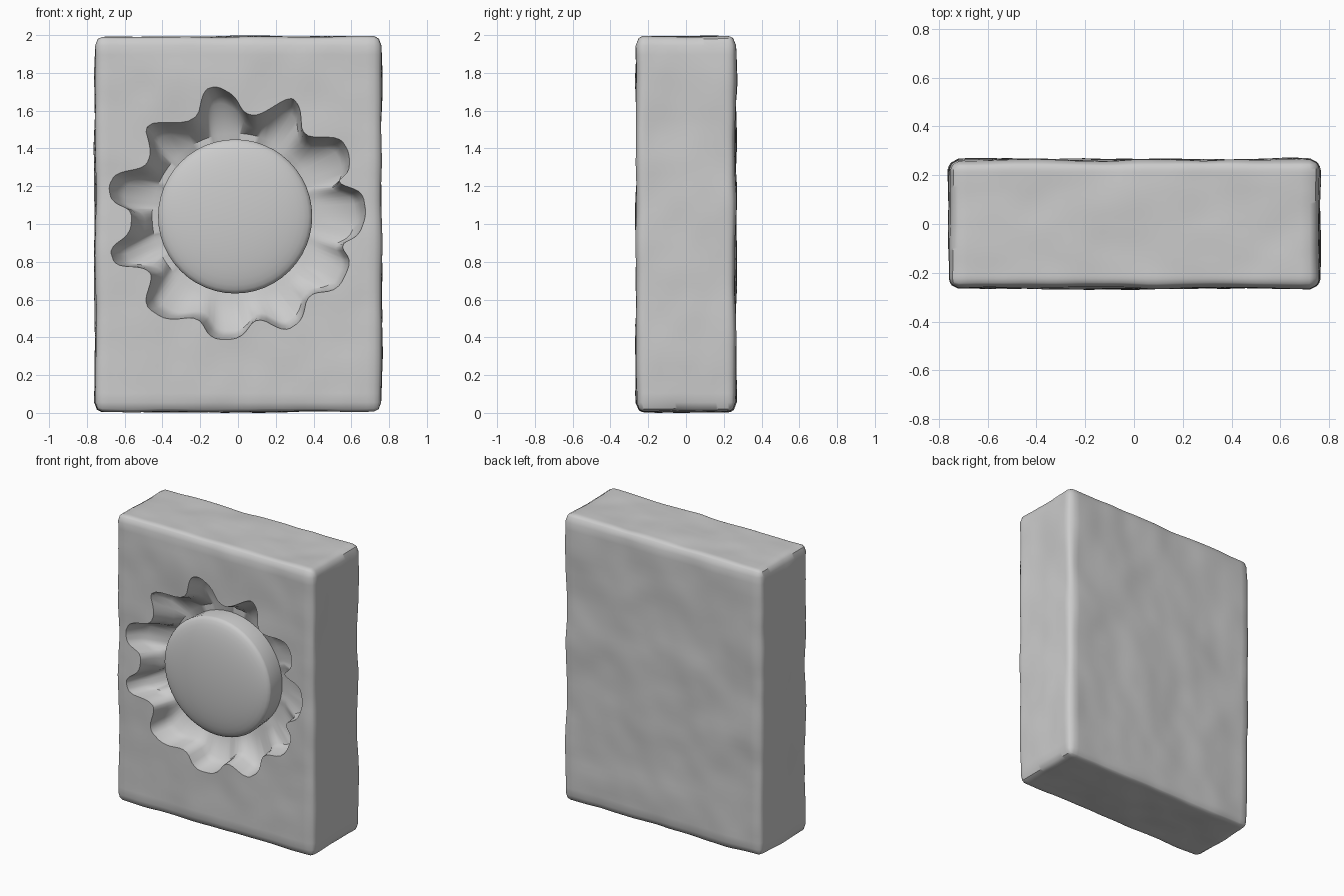
import bpy, bmesh, math
from mathutils import Vector, noise

if "Cube" in bpy.data.objects:
    bpy.data.objects.remove(bpy.data.objects["Cube"])

CX, CZ = -0.015, 1.04      # centre of the sun carving


def make_object(name, bm):
    bmesh.ops.recalc_face_normals(bm, faces=bm.faces)
    me = bpy.data.meshes.new(name)
    bm.to_mesh(me)
    bm.free()
    ob = bpy.data.objects.new(name, me)
    bpy.context.collection.objects.link(ob)
    return ob


def smooth(ob, angle):
    bpy.ops.object.select_all(action='DESELECT')
    ob.select_set(True)
    bpy.context.view_layer.objects.active = ob
    bpy.ops.object.shade_smooth_by_angle(angle=math.radians(angle))


def bridge_rings(bm, rings):
    loops = [[bm.verts.new(p) for p in ring] for ring in rings]
    n = len(loops[0])
    for a, b in zip(loops, loops[1:]):
        for i in range(n):
            j = (i + 1) % n
            bm.faces.new((a[i], a[j], b[j], b[i]))
    return loops


# stone slab: rounded box with gentle weathering
half = Vector((0.757, 0.262, 0.993))
rad = 0.045
bm = bmesh.new()
bmesh.ops.create_cube(bm, size=2)
bmesh.ops.subdivide_edges(bm, edges=bm.edges[:], cuts=40, use_grid_fill=True)
for v in bm.verts:
    p = Vector([c * h for c, h in zip(v.co, half)])
    core = Vector([max(-(h - rad), min(h - rad, c)) for c, h in zip(p, half)])
    n = (p - core).normalized()
    wobble = noise.noise(p * 3.2) * 0.011 + noise.noise(p * 7.0) * 0.004
    p = core + n * (rad + wobble)
    p.z = max(0.0, min(2.0, p.z + 1.0))
    v.co = p
slab = make_object("stone_slab", bm)

# hand-cut sun ray outline, clockwise from the top (x, z)
outline = [
    (-.22, 1.54), (-.18, 1.71), (-.11, 1.73), (-.02, 1.68), (.03, 1.59), (.10, 1.57),
    (.28, 1.68), (.33, 1.62), (.34, 1.46), (.54, 1.46), (.59, 1.38), (.59, 1.28),
    (.52, 1.22), (.66, 1.17), (.68, 1.05), (.64, .94), (.54, .89),
    (.60, .80), (.53, .65), (.37, .63), (.34, .49), (.25, .43),
    (.10, .51), (.01, .39), (-.14, .39), (-.21, .51), (-.38, .49), (-.50, .57),
    (-.45, .73), (-.50, .77), (-.65, .78), (-.68, .87), (-.57, .95), (-.56, 1.07),
    (-.67, 1.12), (-.69, 1.20), (-.65, 1.27), (-.49, 1.30), (-.46, 1.38), (-.50, 1.54)]
for _ in range(2):         # soften corners by cutting them
    soft = []
    for i, (x, z) in enumerate(outline):
        x2, z2 = outline[(i + 1) % len(outline)]
        soft += [(x + (x2 - x) * t, z + (z2 - z) * t) for t in (0.2, 0.8)]
    outline = soft


def outline_ring(scale, y, dx=0, dz=0):
    return [(CX + (x - CX) * scale + dx, y, CZ + (z - CZ) * scale + dz)
            for x, z in outline]


def hub_ring(r, y):
    ring = []
    for x, z in outline:
        a = math.atan2(z - CZ, x - CX)
        ring.append((CX + r * math.cos(a), y, CZ + r * math.sin(a)))
    return ring


# recess cutter with sloping walls and a floor that deepens toward the hub
bm = bmesh.new()
rings = bridge_rings(bm, [outline_ring(1.03, -0.36, -.005, .005),
                          outline_ring(1.0, -0.262),
                          outline_ring(0.95, -0.165, .012, -.012),
                          outline_ring(0.90, -0.125, .018, -.018),
                          hub_ring(0.44, -0.065)])
bm.faces.new(rings[0])
inner = rings[-1]
tip = bm.verts.new((CX, -0.06, CZ))
for i in range(len(inner)):
    bm.faces.new((inner[i], inner[(i + 1) % len(inner)], tip))
cutter = make_object("recess_cutter", bm)
cutter.hide_render = True

# carve, apply, and drop the cutter
mod = slab.modifiers.new("carve", 'BOOLEAN')
mod.operation = 'DIFFERENCE'
mod.solver = 'EXACT'
mod.use_self = True
mod.object = cutter
bpy.context.view_layer.objects.active = slab
bpy.ops.object.modifier_apply(modifier=mod.name)
bpy.data.objects.remove(cutter, do_unlink=True)
smooth(slab, 40)

# domed hub: short cylinder with a shallow spherical cap
profile = [(0.395, 0.0), (0.408, -0.195)]
profile += [(0.408 * math.cos(t), -0.195 - 0.075 * math.sin(t))
            for t in [math.pi / 2 * k / 10 for k in range(1, 10)]]
bm = bmesh.new()
N = 48
rings = bridge_rings(bm, [[(CX + r * math.cos(2 * math.pi * i / N), y,
                            CZ + r * math.sin(2 * math.pi * i / N)) for i in range(N)]
                          for r, y in profile])
bm.faces.new(rings[0])
apex = bm.verts.new((CX, -0.27, CZ))
for i in range(N):
    bm.faces.new((rings[-1][i], rings[-1][(i + 1) % N], apex))
hub = make_object("domed_hub", bm)
smooth(hub, 35)
